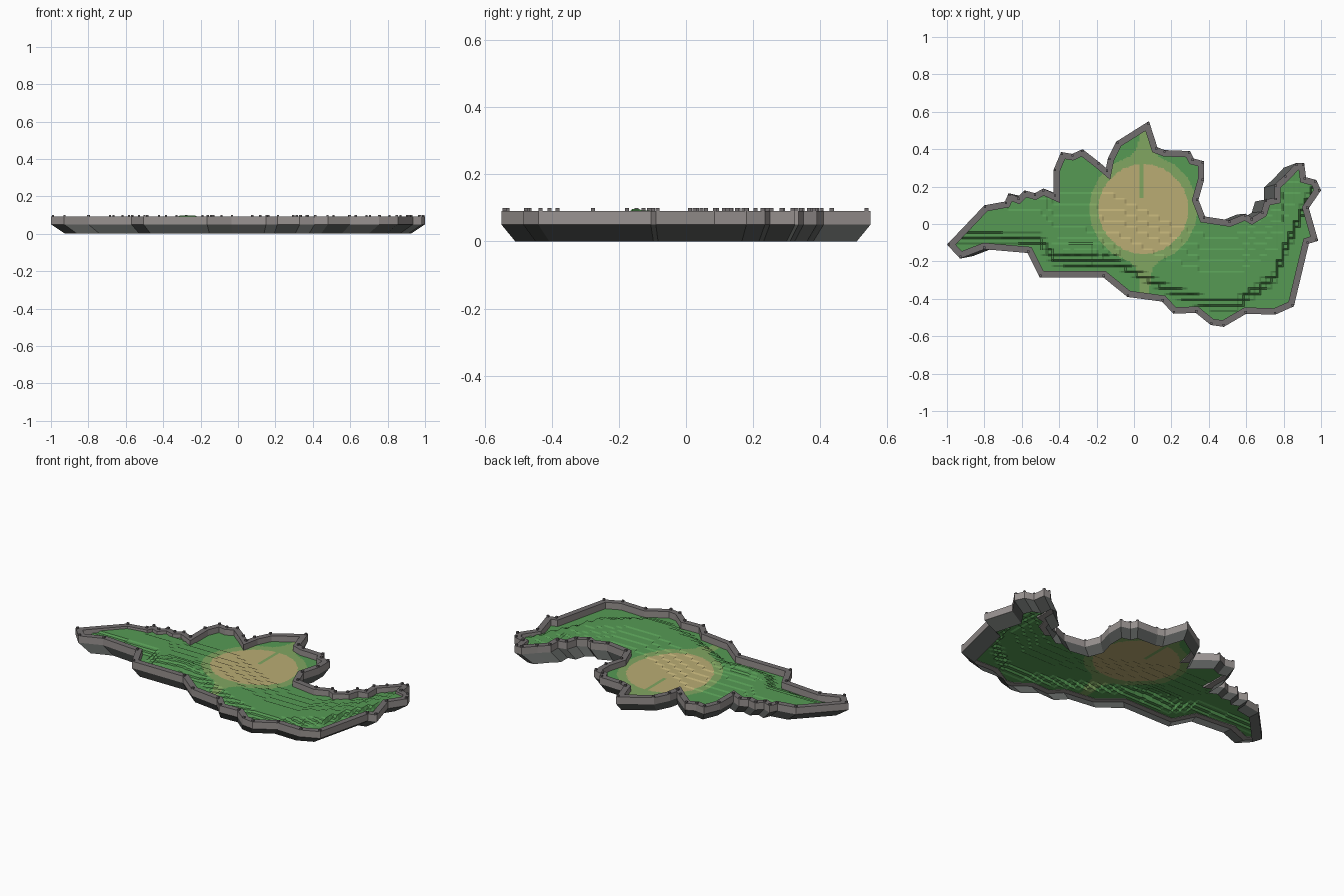
import bpy, bmesh, math
from mathutils import Vector

if "Cube" in bpy.data.objects:
    bpy.data.objects.remove(bpy.data.objects["Cube"])

# Island outline, clockwise seen from above, starting at the left tip
XY = [-1, -.11, -.80, .10, -.69, .12, -.67, .165, -.62, .145, -.585, .18, -.53, .165, -.485, .19,
      -.43, .165, -.43, .29, -.39, .385, -.33, .375, -.275, .40, -.185, .33, -.15, .30, -.14, .35,
      -.095, .44, .08, .55, .125, .41, .165, .395, .30, .39, .32, .35, .375, .335, .375, .235,
      .345, .13, .38, .04, .51, .02, .595, .055, .63, .035, .68, .065, .70, .13, .75, .14,
      .75, .21, .805, .26, .865, .325, .91, .325, .92, .25, .975, .235, 1.0, .18, .935, .085,
      .985, -.09, .935, -.105, .855, -.44, .755, -.485, .60, -.48, .48, -.55, .41, -.54, .33, -.475,
      .21, -.48, .15, -.415, -.035, -.39, -.165, -.285, -.505, -.285, -.57, -.155, -.80, -.135, -.93, -.185]
OUT = [Vector((XY[i], XY[i + 1])) for i in range(0, len(XY), 2)]
N = len(OUT)


def mat(name, r, g, b):
    m = bpy.data.materials.new(name)
    m.diffuse_color = (*[((c / 255 + .055) / 1.055) ** 2.4 for c in (r, g, b)], 1)
    m.use_nodes = True
    m.node_tree.nodes["Principled BSDF"].inputs["Base Color"].default_value = m.diffuse_color
    return m


GRASS = mat("grass green", 86, 154, 84)
SAND = mat("sand tan", 186, 172, 116)
PATH = mat("path olive", 129, 166, 97)
WALL = mat("wall grey", 152, 146, 144)
TOP = mat("wall top grey", 114, 110, 111)
ROCK = mat("rock dark grey", 90, 93, 91)


def make(name, bm, mats):
    me = bpy.data.meshes.new(name)
    bm.to_mesh(me)
    bm.free()
    for m in mats:
        me.materials.append(m)
    ob = bpy.data.objects.new(name, me)
    bpy.context.collection.objects.link(ob)
    return ob


def inset(d):
    """Mitred inward offset of the outline."""
    pts = []
    for i, p in enumerate(OUT):
        a, b = (p - OUT[i - 1]).normalized(), (OUT[(i + 1) % N] - p).normalized()
        n1, n2 = Vector((a.y, -a.x)), Vector((b.y, -b.x))
        pts.append(p + (n1 + n2) * d / max(1 + n1.dot(n2), .4))
    return pts


def loft(bm, rings, closed=False):
    """Join rings of (points, z) with quads; material 1 on flat upward bands."""
    vs = [[bm.verts.new((p.x, p.y, z)) for p in pts] for pts, z in rings]
    pairs = list(zip(vs, vs[1:] + vs[:1])) if closed else list(zip(vs, vs[1:]))
    for k, (a, b) in enumerate(pairs):
        for i in range(N):
            j = (i + 1) % N
            f = bm.faces.new((a[j], a[i], b[i], b[j]))
            f.material_index = 1 if closed and k == 1 else 0


# Perimeter wall
INNER = inset(.034)
bm = bmesh.new()
loft(bm, [(OUT, .05), (OUT, .091), (INNER, .091), (INNER, .05)], True)
bmesh.ops.recalc_face_normals(bm, faces=bm.faces)
make("perimeter_wall", bm, [WALL, TOP])

# Rock skirt tapering to the open bottom
bm = bmesh.new()
loft(bm, [([p * .925 for p in OUT], 0), (OUT, .05)])
make("rock_skirt", bm, [ROCK])

# Small posts on the wall corners
bm = bmesh.new()
for p in inset(.008):
    r = bmesh.ops.create_cube(bm, size=1)
    for v in r["verts"]:
        v.co = (p.x + v.co.x * .012, p.y + v.co.y * .012, .0935 + v.co.z * .013)
make("wall_posts", bm, [TOP])

# Terraced ground
RIDGE = [(-1, -.07), (-.8, -.06), (-.5, -.08), (-.42, -.18), (-.1, -.2), (.2, -.35), (.4, -.42),
         (.55, -.42), (.75, -.28), (.82, -.1), (1.01, .3)]
CX, CY, R_SAND, R_RING = .05, .08, .24, .288


def smooth(t):
    t = min(max(t, 0), 1)
    return t * t * (3 - 2 * t)


def height(x, y):
    x, y = round(x / .03) * .03, round(y / .03) * .03
    for (xa, ya), (xb, yb) in zip(RIDGE, RIDGE[1:]):
        if x <= xb:
            break
    d = y - (ya + (yb - ya) * (x - xa) / (xb - xa))
    h = .025 * smooth((d + .05) / .09) * (1 - .8 * smooth((d - .08) / .35))
    h += .02 * math.exp(-((x + .28) ** 2 / .02 + (y + .15) ** 2 / .003))
    return .052 + round(h / .005) * .005


def inside(x, y, poly):
    hit = False
    for i in range(N):
        a, b = poly[i - 1], poly[i]
        if (a.y > y) != (b.y > y) and x < a.x + (y - a.y) * (b.x - a.x) / (b.y - a.y):
            hit = not hit
    return hit


def ground_colour(x, y):
    r = math.hypot(x - CX, y - CY)
    if r < R_SAND:
        return 2 if abs(x - .045) < .01 and y > .14 else 1
    if r < R_RING:
        return 2
    return 2 if abs(x - .057) < .027 + .06 * math.exp((R_RING - r) / .03) else 0


MID = inset(.018)
STEP = .01
bm = bmesh.new()
grid = {}


def vert(i, j):
    if (i, j) not in grid:
        x, y = i * STEP, j * STEP
        z = height(x, y)
        r = math.hypot(x - CX, y - CY)
        for R in (R_SAND, R_RING):       # snap to the painted circles
            if abs(r - R) < STEP * .5:
                x, y = CX + (x - CX) * R / r, CY + (y - CY) * R / r
        grid[i, j] = bm.verts.new((x, y, z))
    return grid[i, j]


for i in range(-100, 100):
    for j in range(-56, 56):
        x, y = (i + .5) * STEP, (j + .5) * STEP
        if inside(x, y, MID):
            f = bm.faces.new((vert(i, j), vert(i + 1, j), vert(i + 1, j + 1), vert(i, j + 1)))
            f.material_index = ground_colour(x, y)
make("ground", bm, [GRASS, SAND, PATH])
